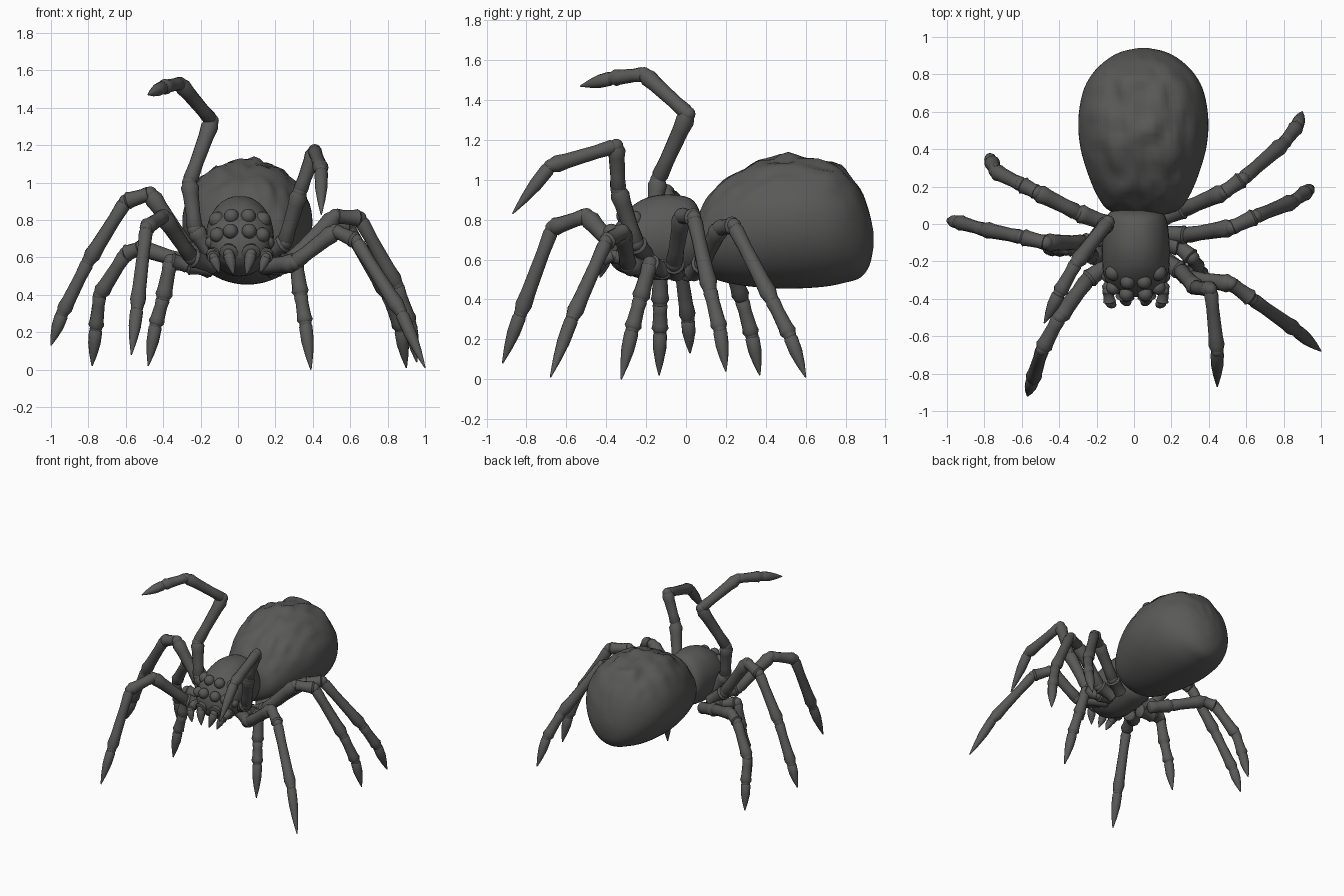
import bpy, bmesh, math
from mathutils import Vector, noise

if "Cube" in bpy.data.objects:
    bpy.data.objects.remove(bpy.data.objects["Cube"])

shell = bpy.data.materials.new("dark grey shell")
shell.diffuse_color = (0.1, 0.1, 0.098, 1)
shell.use_nodes = True
shell.node_tree.nodes["Principled BSDF"].inputs["Base Color"].default_value = shell.diffuse_color


def finish(bm, name, angle=50):
    bmesh.ops.recalc_face_normals(bm, faces=bm.faces)
    me = bpy.data.meshes.new(name)
    bm.to_mesh(me)
    bm.free()
    ob = bpy.data.objects.new(name, me)
    bpy.context.collection.objects.link(ob)
    me.materials.append(shell)
    bpy.ops.object.select_all(action='DESELECT')
    ob.select_set(True)
    bpy.context.view_layer.objects.active = ob
    bpy.ops.object.shade_smooth_by_angle(angle=math.radians(angle))
    return ob


def bridge(bm, rings):
    n = len(rings[0])
    for a, b in zip(rings, rings[1:]):
        for i in range(n):
            j = (i + 1) % n
            bm.faces.new((a[i], a[j], b[j], b[i]))
    bm.faces.new(rings[0])
    bm.faces.new(rings[-1])


def spline(pts, steps):
    """Smooth curve through tuples of numbers."""
    pts = [Vector(p) for p in pts]
    out = []
    for k in range(len(pts) - 1):
        p0, p1, p2, p3 = pts[max(k - 1, 0)], pts[k], pts[k + 1], pts[min(k + 2, len(pts) - 1)]
        for s in range(steps):
            t = s / steps
            out.append(0.5 * (2 * p1 + (p2 - p0) * t + (2 * p0 - 5 * p1 + 4 * p2 - p3) * t * t
                              + (3 * p1 - p0 - 3 * p2 + p3) * t ** 3))
    return out + [pts[-1]]


def body(name, cx, stations, n, lumps):
    """Loft of oval rings: (y, top z, bottom z, half width)."""
    bm = bmesh.new()
    rings = []
    for y, top, bot, hw in spline(stations, 4):
        ring = []
        for i in range(n):
            a = 2 * math.pi * i / n
            p = Vector((cx + hw * math.cos(a), y, (top + bot) / 2 + (top - bot) / 2 * math.sin(a)))
            up = max(0, math.sin(a) - 0.15)
            d = noise.noise(Vector((p.x * 17, p.y * 9, p.z * 8)))
            out = Vector((math.cos(a), 0, math.sin(a)))
            groove = math.exp(-((p.x - cx) / 0.02) ** 2) * 0.015
            p += out * lumps * min(hw / 0.25, 1) * up * (d * 0.04 - groove)
            ring.append(bm.verts.new(p))
        rings.append(ring)
    bridge(bm, rings)
    return finish(bm, name, 60)


def tube(bm, a, b, r, profile, n=12):
    a, b = Vector(a), Vector(b)
    q = (b - a).to_track_quat('Z', 'Y')
    rings = []
    for t, s in profile:
        c = a.lerp(b, t)
        rings.append([bm.verts.new(c + q @ Vector((math.cos(2 * math.pi * i / n) * r * s,
                      math.sin(2 * math.pi * i / n) * r * s, 0))) for i in range(n)])
    bridge(bm, rings)


def ball(bm, c, r, seg=12):
    geo = bmesh.ops.create_uvsphere(bm, u_segments=seg, v_segments=seg - 4, radius=r)
    bmesh.ops.translate(bm, verts=geo['verts'], vec=c)


SEGMENT = [(0, .75), (.07, 1), (.3, .9), (.75, 1), (.9, 1.14), (1, .85)]
CLAW = [(0, .75), (.08, 1.02), (.4, .95), (.7, .6), (1, .1)]


def limb(name, pts, r0=0.046, r1=0.035):
    """Jointed limb with flared segments, ball joints and a pointed claw."""
    bm = bmesh.new()
    last = len(pts) - 2
    for k in range(last + 1):
        r = r0 + (r1 - r0) * k / last
        tube(bm, pts[k], pts[k + 1], r, CLAW if k == last else SEGMENT)
        if k:
            ball(bm, pts[k], r * .95)
    finish(bm, name)


# Abdomen and head
body("abdomen", 0.05, [
    (.04, .72, .62, .06), (.07, .84, .56, .18), (.14, .95, .505, .24), (.25, 1.04, .475, .29),
    (.4, 1.105, .458, .335), (.55, 1.12, .455, .348), (.7, 1.1, .465, .325), (.8, 1.05, .485, .275),
    (.875, .95, .51, .2), (.92, .83, .57, .12), (.94, .74, .66, .03)], 64, 1)
body("head_shell", 0.01, [
    (.1, .72, .6, .06), (.07, .84, .55, .13), (.02, .91, .52, .165), (-.1, .93, .5, .18),
    (-.2, .91, .5, .18), (-.28, .86, .52, .17), (-.35, .78, .55, .13), (-.39, .7, .6, .06)], 32, .15)

# Eyes, brow bumps, jaws and feelers, mirrored
eyes = bmesh.new()
for s in (-1, 1):
    for x, y, z, r in [(.045, -.31, .82, .04), (.12, -.26, .8, .045), (.05, -.375, .74, .04),
                       (.12, -.34, .72, .04), (.15, -.28, .68, .035)]:
        ball(eyes, (.01 + s * x, y, z), r)
    side = "left" if s < 0 else "right"
    limb(side + "_jaw", [(.01 + s * x, y, z) for x, y, z in
                         [(.05, -.32, .66), (.06, -.4, .62), (.035, -.43, .51)]], .045, .03)
    limb(side + "_feeler", [(.01 + s * x, y, z) for x, y, z in
                            [(.1, -.24, .58), (.15, -.36, .62), (.14, -.42, .6), (.11, -.44, .52)]], .035, .026)
finish(eyes, "eyes")

# Legs on the right side
limb("right_raised_leg", [(.13, -.18, .6), (.25, -.25, .68), (.33, -.34, .95), (.41, -.35, 1.17),
                          (.445, -.68, 1.07), (.445, -.87, .83)])
limb("right_front_leg", [(.12, -.15, .55), (.3, -.29, .57), (.52, -.32, .74), (.63, -.4, .69),
                         (.87, -.57, .31), (1, -.68, .01)])
limb("right_middle_leg", [(.15, -.05, .53), (.28, -.06, .58), (.52, -.02, .82), (.65, .04, .81),
                          (.85, .12, .45), (.92, .17, .25), (.955, .2, .04)])
limb("right_back_leg", [(.15, .03, .53), (.27, .08, .58), (.48, .17, .76), (.58, .24, .77),
                        (.8, .43, .4), (.87, .52, .22), (.9, .6, .01)])
limb("right_short_leg", [(.13, -.1, .55), (.24, -.12, .55), (.31, -.18, .58), (.335, -.23, .4),
                         (.36, -.27, .25), (.39, -.325, 0)])

# Legs on the left side
limb("left_raised_leg", [(-.13, -.15, .6), (-.23, -.17, .75), (-.26, -.14, 1.0), (-.14, .01, 1.33),
                         (-.31, -.21, 1.53), (-.4, -.37, 1.51), (-.48, -.53, 1.47)])
limb("left_front_leg", [(-.12, -.2, .55), (-.25, -.3, .6), (-.4, -.5, .82), (-.49, -.67, .76),
                        (-.54, -.83, .33), (-.57, -.92, .08)])
limb("left_middle_leg", [(-.14, -.1, .55), (-.27, -.1, .65), (-.47, -.1, .94), (-.6, -.07, .9),
                         (-.8, -.03, .58), (-.94, .01, .3), (-1, .02, .13)])
limb("left_back_leg", [(-.14, 0, .53), (-.3, .06, .58), (-.52, .17, .65), (-.6, .21, .62),
                       (-.74, .28, .4), (-.76, .33, .22), (-.78, .37, .02)])
limb("left_short_leg", [(-.13, -.1, .54), (-.27, -.11, .56), (-.36, -.13, .58), (-.4, -.13, .38),
                        (-.44, -.13, .24), (-.48, -.135, .02)])
